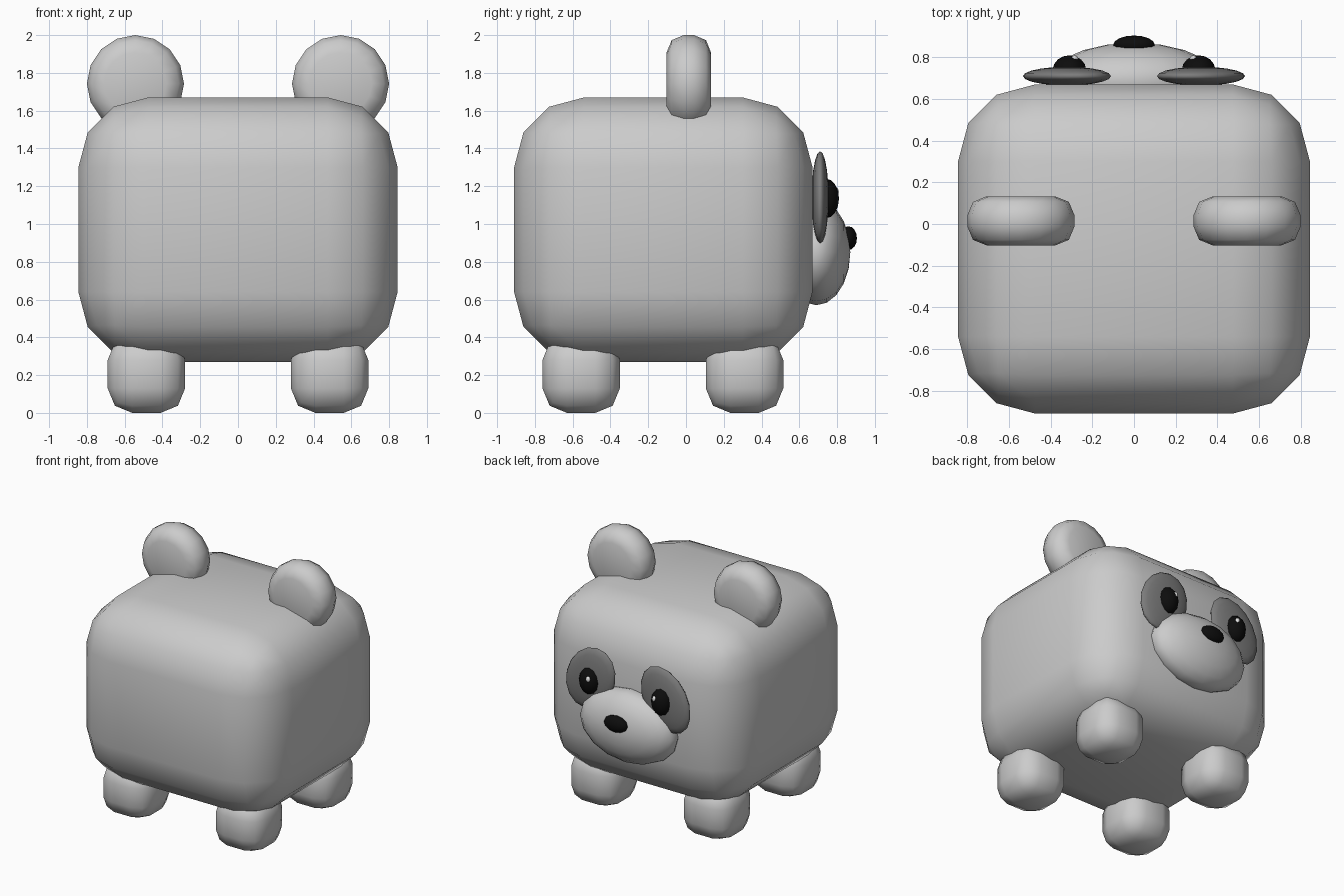
import bpy, bmesh, math
from mathutils import Matrix, Vector

cube = bpy.data.objects.get("Cube")
if cube:
    bpy.data.objects.remove(cube, do_unlink=True)


def material(name, value):
    m = bpy.data.materials.new(name)
    m.use_nodes = True
    colour = (value, value, value, 1)
    m.diffuse_color = colour
    m.node_tree.nodes["Principled BSDF"].inputs["Base Color"].default_value = colour
    return m


fur = material("light grey fur", 0.6)
patch = material("dark grey patch", 0.2)
black = material("black", 0.004)
white = material("white", 0.9)


def finish(name, bm, centre, mat, bevel=0, segments=2):
    """Turn a bmesh into a smooth object, with rounded edges if asked."""
    for f in bm.faces:
        f.smooth = True
    mesh = bpy.data.meshes.new(name)
    bm.to_mesh(mesh)
    bm.free()
    mesh.materials.append(mat)
    ob = bpy.data.objects.new(name, mesh)
    ob.location = centre
    bpy.context.collection.objects.link(ob)
    if bevel:
        mod = ob.modifiers.new("rounding", 'BEVEL')
        mod.width = bevel
        mod.segments = segments
        mod.limit_method = 'ANGLE'
        mod.angle_limit = math.radians(40)
    return ob


def rounded_box(name, centre, size, bevel, segments):
    bm = bmesh.new()
    bmesh.ops.create_cube(bm, size=1)
    bmesh.ops.scale(bm, vec=Vector(size), verts=bm.verts)
    finish(name, bm, centre, fur, bevel, segments)


def ellipsoid(name, centre, radii, mat, tilt=0, sides=16):
    """Sphere with poles along y, stretched, then tilted about y."""
    bm = bmesh.new()
    bmesh.ops.create_uvsphere(bm, u_segments=sides, v_segments=sides // 2 + 2, radius=1)
    shape = (Matrix.Rotation(math.radians(tilt), 4, 'Y')
             @ Matrix.Diagonal((*radii, 1))
             @ Matrix.Rotation(math.pi / 2, 4, 'X'))
    bm.transform(shape)
    finish(name, bm, centre, mat)


def ear(name, x):
    bm = bmesh.new()
    bmesh.ops.create_cone(bm, cap_ends=True, segments=16,
                          radius1=0.257, radius2=0.257, depth=0.235)
    bm.transform(Matrix.Rotation(math.pi / 2, 4, 'X'))
    finish(name, bm, (x, 0.015, 1.743), fur, 0.09, 2)


# Body
rounded_box("body", (0, -0.12, 0.97), (1.69, 1.58, 1.4), 0.37, 3)

# Muzzle and nose
ellipsoid("muzzle", (0, 0.69, 0.85), (0.41, 0.18, 0.28), fur)
ellipsoid("nose", (0, 0.86, 0.925), (0.1, 0.045, 0.063), black, sides=12)

# Paired parts
for side, s in (("left", 1), ("right", -1)):
    ear(side + "_ear", s * 0.543)
    for end, y in (("face_end", 0.31), ("tail_end", -0.555)):
        rounded_box(f"{side}_{end}_leg", (s * 0.485, y, 0.205), (0.41,) * 3, 0.13, 2)
    # Eye patch droops outwards, with the eye and its glint on top
    ellipsoid(side + "_eye_patch", (s * 0.322, 0.71, 1.14), (0.195, 0.045, 0.26),
              patch, tilt=-30 * s)
    ellipsoid(side + "_eye", (s * 0.31, 0.74, 1.135), (0.08, 0.07, 0.105), black, sides=12)
    ellipsoid(side + "_eye_glint", (s * 0.285, 0.795, 1.17), (0.018, 0.014, 0.024),
              white, sides=8)
